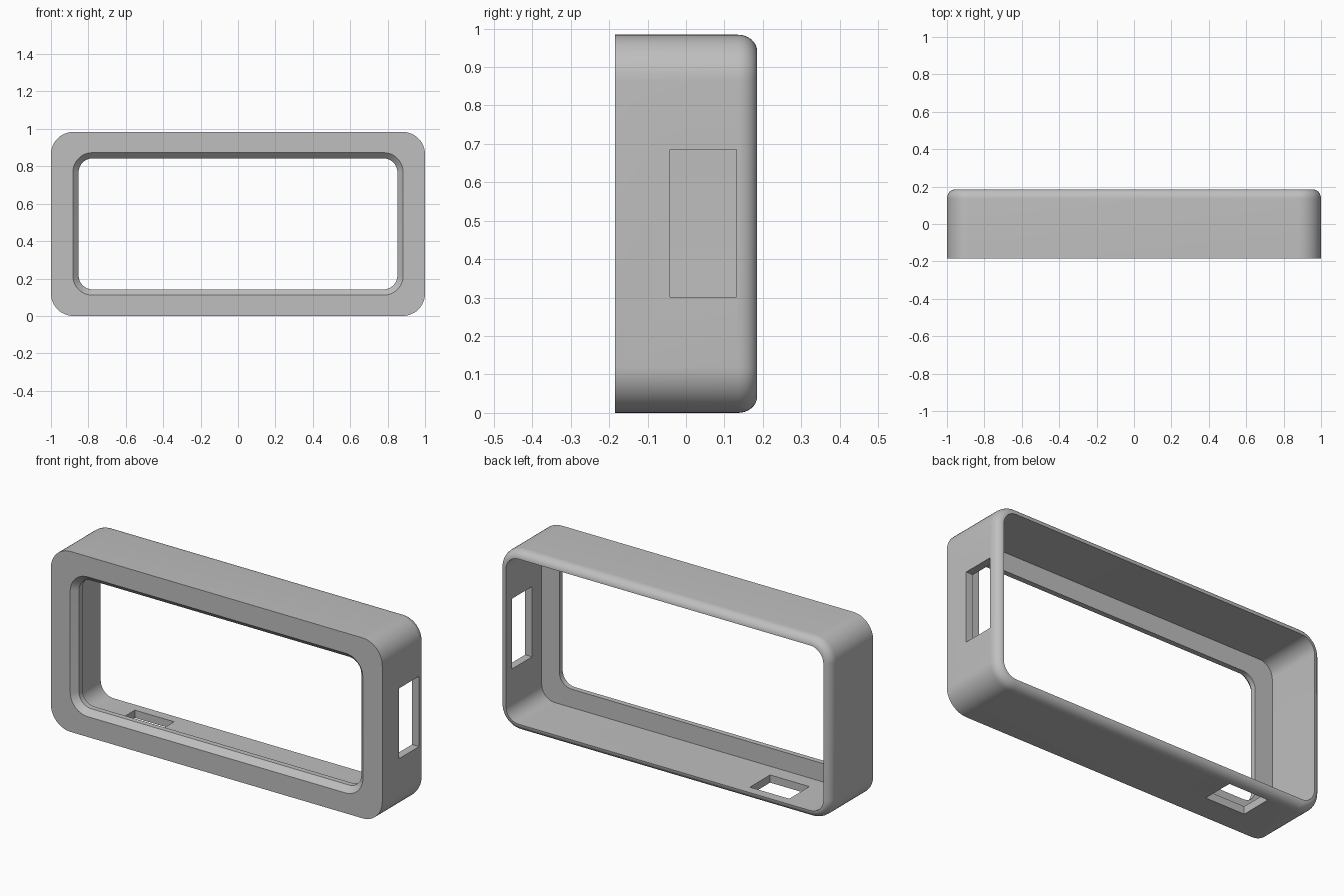
import bpy, bmesh, math
from mathutils import Vector

cube = bpy.data.objects.get("Cube")
if cube:
    bpy.data.objects.remove(cube, do_unlink=True)

HALF_W, HALF_H, HALF_D = 1.0, 0.492, 0.185   # outer half sizes
WALL, CORNER, FILLET = 0.042, 0.12, 0.05
LIP_BACK, CHAMFER = -0.125, 0.031
ARC = 12

grey = bpy.data.materials.new("plain grey")
grey.use_nodes = True
colour = (0.52, 0.52, 0.52, 1)
grey.diffuse_color = colour
grey.node_tree.nodes["Principled BSDF"].inputs["Base Color"].default_value = colour


def rounded_loop(bm, w, h, r, y):
    """Ring of vertices around a rounded rectangle in the XZ plane."""
    ring = []
    for quarter, (sx, sz) in enumerate([(1, 1), (-1, 1), (-1, -1), (1, -1)]):
        for i in range(ARC + 1):
            a = math.pi / 2 * (quarter + i / ARC)
            ring.append(bm.verts.new((sx * (w - r) + r * math.cos(a), y,
                                      HALF_H + sz * (h - r) + r * math.sin(a))))
    return ring


def inset(d, y):
    return (HALF_W - d, HALF_H - d, CORNER - d, y)


# Cross-section: outside wall, rounded back rim, cavity, lip, chamfered opening
section = [inset(0, -HALF_D)]
for i in range(9):
    a = math.pi / 2 * i / 8
    section.append(inset(WALL * (1 - math.cos(a)),
                         HALF_D - FILLET * (1 - math.sin(a))))
section.append(inset(WALL, LIP_BACK))
open_w, open_h, open_r = 0.883, 0.381, 0.105
for d, y in [(CHAMFER, LIP_BACK), (CHAMFER, -HALF_D + CHAMFER), (0, -HALF_D)]:
    section.append((open_w - d, open_h - d, open_r - d, y))

bm = bmesh.new()
rings = [rounded_loop(bm, *s) for s in section]
n = len(rings[0])
for a, b in zip(rings, rings[1:] + rings[:1]):
    for i in range(n):
        j = (i + 1) % n
        bm.faces.new((a[i], a[j], b[j], b[i]))
bmesh.ops.recalc_face_normals(bm, faces=bm.faces)
mesh = bpy.data.meshes.new("bezel_frame")
bm.to_mesh(mesh)
bm.free()
mesh.materials.append(grey)
frame = bpy.data.objects.new("bezel_frame", mesh)
bpy.context.collection.objects.link(frame)
bpy.context.view_layer.objects.active = frame
frame.select_set(True)


def cut_slot(name, low, high):
    """Cut a box-shaped slot through the frame wall."""
    low, high = Vector(low), Vector(high)
    cb = bmesh.new()
    bmesh.ops.create_cube(cb, size=1)
    for v in cb.verts:
        v.co = (low + high) / 2 + Vector(c * s for c, s in zip(v.co, high - low))
    cm = bpy.data.meshes.new(name)
    cb.to_mesh(cm)
    cb.free()
    cm.materials.append(grey)
    cutter = bpy.data.objects.new(name, cm)
    bpy.context.collection.objects.link(cutter)
    cutter.hide_render = True
    mod = frame.modifiers.new(name, "BOOLEAN")
    mod.operation, mod.solver, mod.object = "DIFFERENCE", "EXACT", cutter
    bpy.ops.object.modifier_apply(modifier=name)
    bpy.data.objects.remove(cutter, do_unlink=True)


# Side slot and underside slot
cut_slot("side_slot", (0.9, -0.042, 0.302), (1.1, 0.132, 0.685))
cut_slot("bottom_slot", (-0.715, -0.042, -0.1), (-0.478, 0.132, 0.08))

bpy.ops.object.shade_smooth_by_angle(angle=math.radians(30))
